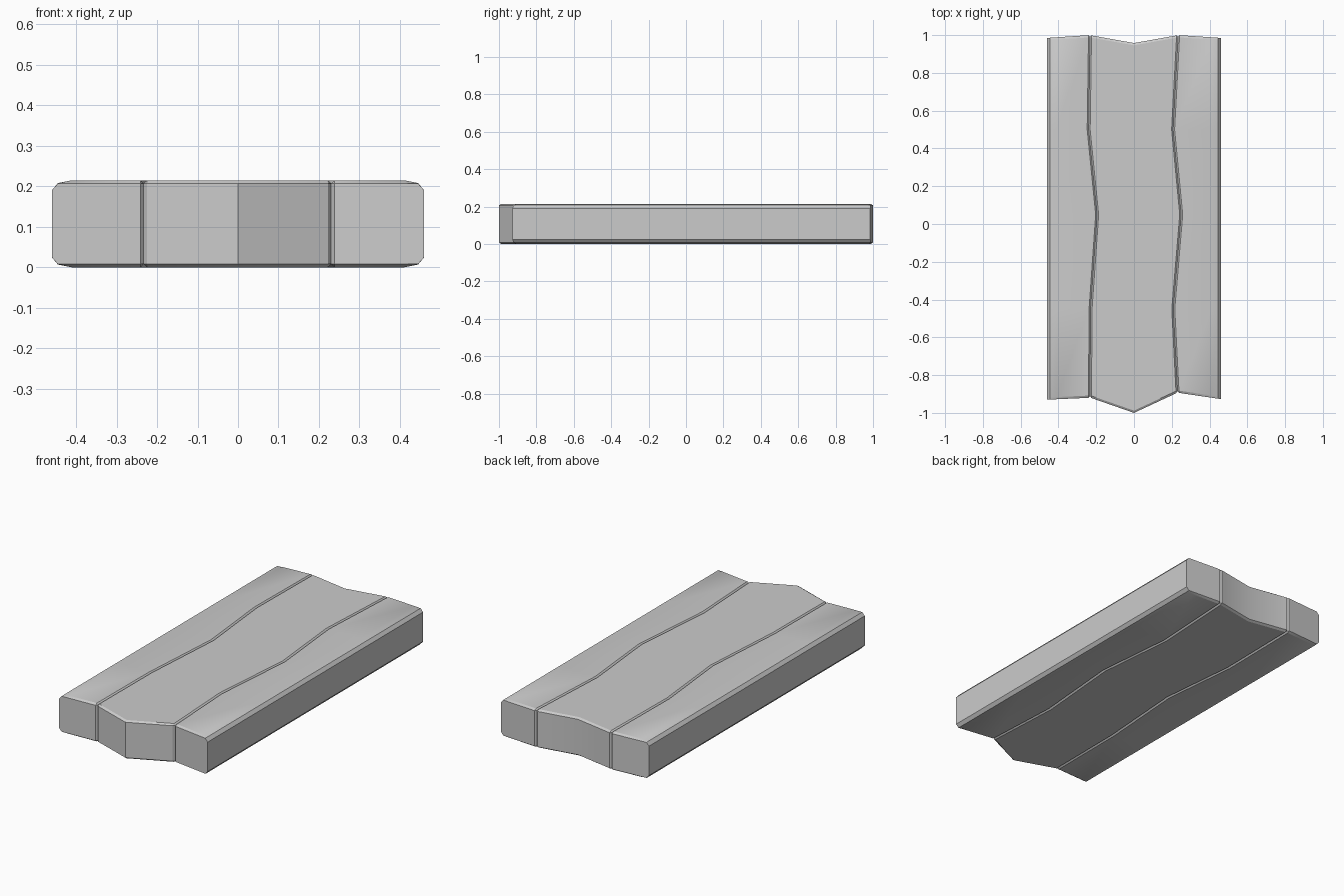
import bpy, bmesh

if "Cube" in bpy.data.objects:
    bpy.data.objects.remove(bpy.data.objects["Cube"])

H = 0.215
# end outlines of the whole slab (x, y) and the wavy seams (y, x)
FRONT = [(-0.46, -0.93), (-0.23, -0.92), (0, -1.0), (0.23, -0.893), (0.46, -0.927)]
BACK = [(-0.46, 0.985), (-0.235, 1.0), (0, 0.958), (0.235, 1.0), (0.46, 0.985)]
SEAM_L = [(-1, -0.233), (-0.45, -0.23), (0.05, -0.195), (0.5, -0.24), (1, -0.233)]
SEAM_R = [(-1, 0.23), (-0.45, 0.208), (0.05, 0.25), (0.5, 0.207), (1, 0.233)]
SIDE_L = [(-1, -0.46), (1, -0.46)]
SIDE_R = [(-1, 0.46), (1, 0.46)]
# edge profiles: (inset from edge, top height)
GROOVE = [(0, H - 0.008), (0.008, H)]
OUTER = [(0, 0.19), (0.015, 0.208), (0.05, H)]


def lerp(table, x):
    x = max(table[0][0], min(table[-1][0], x))
    for (a, p), (b, q) in zip(table, table[1:]):
        if x <= b:
            return p + (q - p) * (x - a) / (b - a)
    return table[-1][1]


def board(name, left, right, lprof, rprof, middle):
    bm = bmesh.new()
    # stations: the first and last are the bevelled end faces
    stations = ["f", "fb", -0.45, 0.05, 0.5, "bb", "b"]
    rings = []
    for s in stations:
        ref = s if not isinstance(s, str) else (-1 if s[0] == "f" else 1)
        xl, xr = lerp(left, ref), lerp(right, ref)
        cols = [(xl + d, z) for d, z in lprof]
        if middle:
            cols.append((0, H))
        cols += [(xr - d, z) for d, z in reversed(rprof)]
        ring = []
        for i, (x, z) in enumerate(cols):
            y = ref
            if isinstance(s, str):
                y = lerp(FRONT if s[0] == "f" else BACK, x)
                inset = 0.012 if s in ("fb", "bb") else 0
                # small notch where boards meet
                at_seam = (i == 0 and lprof is GROOVE) or (i == len(cols) - 1 and rprof is GROOVE)
                if at_seam:
                    inset += 0.009
                y += inset if s[0] == "f" else -inset
                if s in ("f", "b"):
                    z = min(z, H - 0.008)
            ring.append((bm.verts.new((x, y, z)), bm.verts.new((x, y, H - z))))
        rings.append(ring)
    n = len(rings[0])
    for a, b in zip(rings, rings[1:]):
        for i in range(n - 1):
            for k in (0, 1):
                bm.faces.new((a[i][k], a[i + 1][k], b[i + 1][k], b[i][k]))
        for i in (0, n - 1):
            bm.faces.new((a[i][0], b[i][0], b[i][1], a[i][1]))
    for r in (rings[0], rings[-1]):
        for i in range(n - 1):
            bm.faces.new((r[i][0], r[i + 1][0], r[i + 1][1], r[i][1]))
    bmesh.ops.recalc_face_normals(bm, faces=bm.faces)
    me = bpy.data.meshes.new(name)
    bm.to_mesh(me)
    bm.free()
    ob = bpy.data.objects.new(name, me)
    bpy.context.collection.objects.link(ob)
    bpy.ops.object.select_all(action="DESELECT")
    ob.select_set(True)
    bpy.context.view_layer.objects.active = ob
    bpy.ops.object.shade_smooth_by_angle(angle=0.52)


# three boards side by side
board("left_board", SIDE_L, SEAM_L, OUTER, GROOVE, False)
board("middle_board", SEAM_L, SEAM_R, GROOVE, GROOVE, True)
board("right_board", SEAM_R, SIDE_R, GROOVE, OUTER, False)
